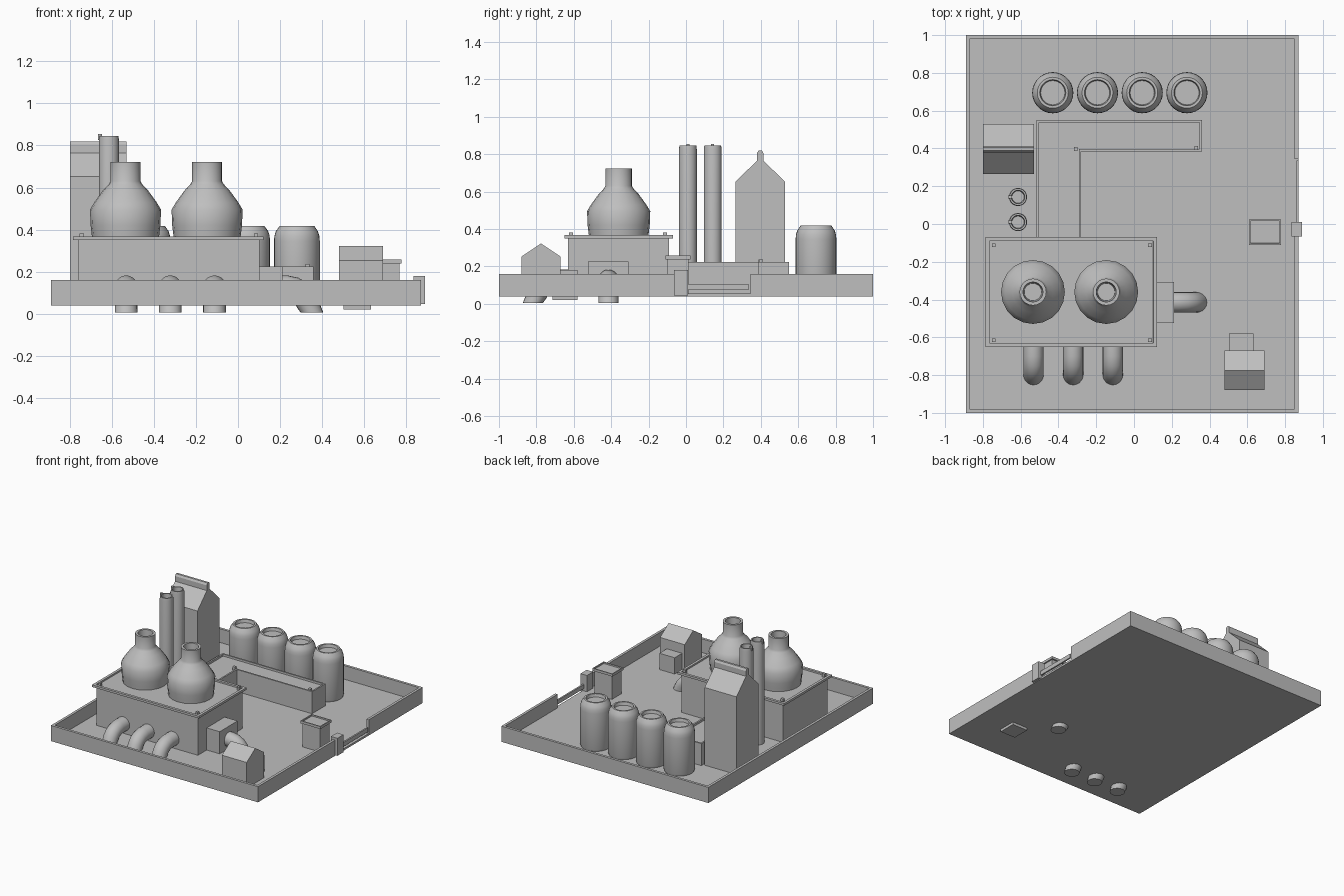
import bpy, bmesh, math
from mathutils import Vector

if "Cube" in bpy.data.objects:
    bpy.data.objects.remove(bpy.data.objects["Cube"])

grey = bpy.data.materials.new("plain grey")
grey.diffuse_color = (0.52, 0.52, 0.52, 1)
grey.use_nodes = True
grey.node_tree.nodes["Principled BSDF"].inputs["Base Color"].default_value = grey.diffuse_color


def finish(bm, name, smooth=None):
    bmesh.ops.recalc_face_normals(bm, faces=bm.faces[:])
    mesh = bpy.data.meshes.new(name)
    bm.to_mesh(mesh)
    bm.free()
    mesh.materials.append(grey)
    obj = bpy.data.objects.new(name, mesh)
    bpy.context.collection.objects.link(obj)
    if smooth:
        bpy.ops.object.select_all(action='DESELECT')
        obj.select_set(True)
        bpy.context.view_layer.objects.active = obj
        bpy.ops.object.shade_smooth_by_angle(angle=math.radians(smooth))
    return obj


def prism(name, outline, z0, z1, rim=0, depth=0):
    """Upright prism; rim and depth sink the top inside a raised border."""
    bm = bmesh.new()
    base = bm.faces.new([bm.verts.new((x, y, z0)) for x, y in outline])
    bm.normal_update()
    if base.normal.z < 0:
        base.normal_flip()
    ext = bmesh.ops.extrude_face_region(bm, geom=[base], use_keep_orig=True)["geom"]
    top = [g for g in ext if isinstance(g, bmesh.types.BMFace)][0]
    for v in top.verts:
        v.co.z = z1
    bmesh.ops.recalc_face_normals(bm, faces=bm.faces[:])
    if rim:
        bmesh.ops.inset_region(bm, faces=[top], thickness=rim, use_even_offset=True)
        low = bmesh.ops.inset_region(bm, faces=[top], thickness=0.0005, use_even_offset=True)
        for v in top.verts:
            v.co.z -= depth
    return finish(bm, name)


def box(name, x0, x1, y0, y1, z0, z1, rim=0, depth=0):
    return prism(name, [(x0, y0), (x1, y0), (x1, y1), (x0, y1)], z0, z1, rim, depth)


def gabled(name, x0, x1, profile):
    """Extrude a y-z profile along x."""
    bm = bmesh.new()
    a = [bm.verts.new((x0, y, z)) for y, z in profile]
    b = [bm.verts.new((x1, y, z)) for y, z in profile]
    bm.faces.new(a)
    bm.faces.new(b)
    n = len(a)
    for i in range(n):
        bm.faces.new((a[i], a[(i + 1) % n], b[(i + 1) % n], b[i]))
    return finish(bm, name)


def loft(bm, rings):
    n = len(rings[0])
    for r, s in zip(rings, rings[1:]):
        for i in range(n):
            bm.faces.new((r[i], r[(i + 1) % n], s[(i + 1) % n], s[i]))
    bm.faces.new(rings[0])
    bm.faces.new(rings[-1])


def lathe(name, cx, cy, profile, sides):
    bm = bmesh.new()
    ang = [2 * math.pi * i / sides for i in range(sides)]
    loft(bm, [[bm.verts.new((cx + r * math.cos(t), cy + r * math.sin(t), z)) for t in ang]
              for r, z in profile])
    return finish(bm, name, 35)


def bent_pipe(name, start, direction, sides=20, r=0.054):
    """Pipe leaving a wall, bending down through the floor."""
    d = Vector(direction)
    side = Vector((-d.y, d.x, 0))
    path = [(0, 0, 0), (0.07, 0, 0), (0.105, -0.008, 20), (0.133, -0.025, 38),
            (0.152, -0.048, 54), (0.165, -0.075, 64), (0.188, -0.123, 90)]
    bm = bmesh.new()
    rings = []
    for along, dz, tilt in path:
        t = math.radians(tilt)
        up = d * math.sin(t) + Vector((0, 0, math.cos(t)))
        c = Vector(start) + d * along + Vector((0, 0, dz))
        rings.append([bm.verts.new(c + side * r * math.cos(a) + up * r * math.sin(a))
                      for a in (2 * math.pi * i / sides for i in range(sides))])
    loft(bm, rings)
    return finish(bm, name, 40)


def roof_block(name, x, y, z):
    box(name, x - 0.01, x + 0.01, y - 0.01, y + 0.01, z - 0.02, z + 0.014)


# Yard floor, perimeter wall with gate opening
box("yard_floor", -0.89, 0.87, -1, 1, 0.04, 0.055)
prism("perimeter_wall", [(0.87, 0), (0.87, -1), (-0.89, -1), (-0.89, 1), (0.87, 1),
                         (0.87, 0.345), (0.85, 0.345), (0.85, 0.98), (-0.87, 0.98),
                         (-0.87, -0.98), (0.85, -0.98), (0.85, 0)], 0.055, 0.16)

# Gate post, barrier and booth
box("gate_post", 0.835, 0.89, -0.065, 0.01, 0.045, 0.18)
box("barrier_arm", 0.86, 0.872, 0.005, 0.335, 0.073, 0.105)
box("booth", 0.62, 0.767, -0.1, 0.013, 0.05, 0.238)
box("booth_roof", 0.608, 0.778, -0.11, 0.025, 0.238, 0.257, 0.008, 0.01)

# Main hall with rimmed roof
box("main_hall", -0.76, 0.102, -0.632, -0.09, 0.05, 0.352)
box("main_hall_roof", -0.785, 0.122, -0.65, -0.07, 0.35, 0.367, 0.02, 0.012)
for x in (-0.743, 0.085):
    for y in (-0.615, -0.112):
        roof_block("roof_block", x, y, 0.367)

# Cooling towers, open at the top
tower = [(0.158, 0.35), (0.161, 0.38), (0.166, 0.42), (0.169, 0.495), (0.148, 0.53),
         (0.108, 0.585), (0.08, 0.615), (0.071, 0.63), (0.071, 0.722), (0.053, 0.722), (0.046, 0.6)]
for x in (-0.535, -0.147):
    lathe("cooling_tower", x, -0.36, tower, 20)

# Side annex and drain pipes
box("annex", 0.1, 0.212, -0.525, -0.307, 0.05, 0.225)
for x in (-0.532, -0.322, -0.112):
    bent_pipe("front_pipe", (x, -0.63, 0.128), (0, -1, 0))
bent_pipe("side_pipe", (0.164, -0.415, 0.128), (1, 0, 0))

# Low L-shaped hall
prism("low_hall", [(-0.515, -0.08), (-0.28, -0.08), (-0.28, 0.385), (0.36, 0.385),
                   (0.36, 0.55), (-0.515, 0.55)], 0.05, 0.224, 0.012, 0.015)
for x, y in ((-0.308, 0.397), (0.33, 0.403)):
    roof_block("low_hall_block", x, y, 0.222)

# Storage tanks
tank = [(0.102, 0.05), (0.109, 0.07), (0.109, 0.345), (0.107, 0.37), (0.1, 0.392),
        (0.082, 0.418), (0.069, 0.418), (0.064, 0.395)]
for i in range(4):
    lathe("storage_tank", -0.43 + 0.2367 * i, 0.695, tank, 28)

# Tall stacks with small lamps
stack = [(0.048, 0.05), (0.048, 0.825), (0.045, 0.845), (0.036, 0.845), (0.032, 0.8)]
for y in (0.01, 0.143):
    lathe("chimney_stack", -0.614, y, stack, 20)
    box("stack_lamp", -0.666, -0.646, y - 0.008, y + 0.008, 0.825, 0.855)

# Gable-top silo with ridge fin
gabled("silo", -0.8, -0.53, [(0.265, 0.05), (0.53, 0.05), (0.53, 0.652), (0.414, 0.765),
                             (0.414, 0.805), (0.405, 0.82), (0.388, 0.82), (0.379, 0.805),
                             (0.379, 0.765), (0.265, 0.652)])

# Small house with porch
gabled("house", 0.48, 0.69, [(-0.88, 0.05), (-0.67, 0.05), (-0.67, 0.252),
                             (-0.775, 0.322), (-0.88, 0.252)])
box("house_porch", 0.502, 0.632, -0.715, -0.58, 0.02, 0.18)
